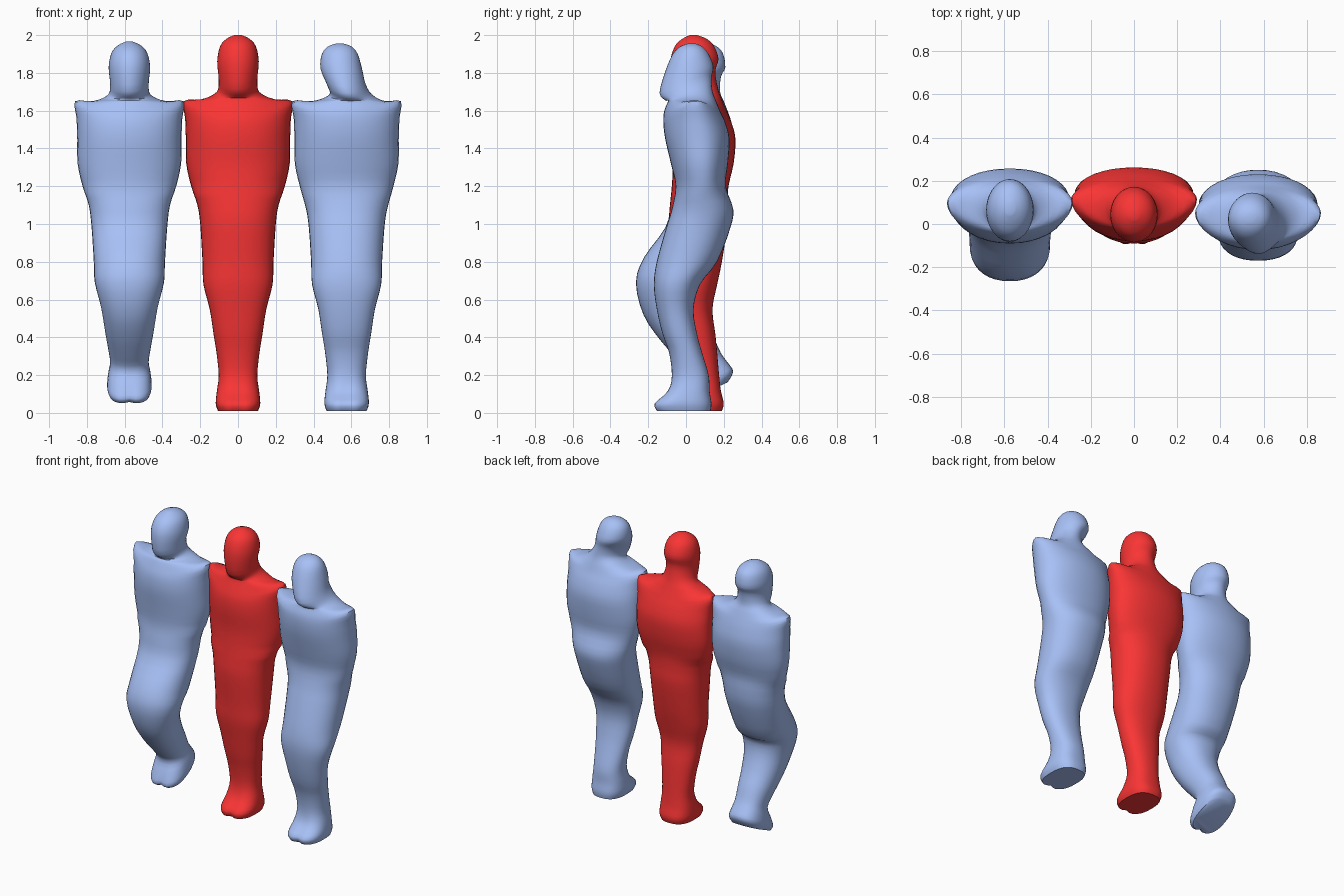
import bpy, bmesh, math

SEG, SUB = 36, 3

# Shared body sections, sole to crown: half width, corner power, shoulder rise
SECTIONS = [
    (.106, .75, 0), (.118, .75, 0), (.112, .8, 0), (.102, .85, 0), (.114, .9, 0),
    (.13, .9, 0), (.15, .9, 0), (.183, .9, 0), (.188, .9, 0), (.20, .9, 0),
    (.215, .92, 0), (.248, .94, 0), (.274, .95, 0), (.276, .95, 0), (.28, 1, .02),
    (.287, 1.1, .05), (.195, 1, 0), (.115, 1, 0), (.102, 1.08, 0), (.11, 1, 0),
    (.095, 1, 0), (.062, 1, 0), (.02, 1, 0)]

# Per figure stance: height, front y, back y, tilt of each section
STRAIGHT = [
    (.01, -.09, .19, 0), (.05, -.095, .20, 0), (.115, -.03, .185, 0), (.2, .0, .175, 0),
    (.32, -.01, .165, 0), (.42, -.03, .155, 0), (.55, -.05, .14, 0), (.68, -.07, .165, 0),
    (.8, -.075, .19, 0), (1, -.09, .22, 0), (1.1, -.085, .22, 0), (1.2, -.075, .225, 0),
    (1.32, -.07, .252, 0), (1.45, -.08, .262, 0), (1.54, -.075, .24, 0), (1.6, -.055, .215, 0),
    (1.66, -.03, .19, 0), (1.695, -.04, .17, .2), (1.76, -.075, .155, .4), (1.86, -.085, .172, .1),
    (1.94, -.06, .15, 0), (1.98, -.02, .11, 0), (2.0, .02, .06, 0)]
CROUCHED = [
    (.01, -.16, .13, 0), (.05, -.17, .135, 0), (.115, -.10, .125, 0), (.2, -.075, .12, 0),
    (.32, -.09, .085, 0), (.42, -.125, .058, 0), (.55, -.155, .04, 0), (.68, -.17, .075, 0),
    (.8, -.155, .165, 0), (.98, -.105, .235, 0), (1.08, -.075, .25, 0), (1.2, -.055, .21, 0),
    (1.32, -.08, .222, 0), (1.45, -.11, .23, 0), (1.54, -.12, .208, 0), (1.6, -.115, .18, 0),
    (1.65, -.095, .16, 0), (1.68, -.11, .14, .2), (1.735, -.14, .135, .3), (1.82, -.11, .145, .1),
    (1.9, -.07, .12, 0), (1.94, -.03, .085, 0), (1.955, .01, .05, 0)]
STEPPING = [
    (.105, -.03, .22, .45), (.145, -.055, .25, .48), (.205, -.03, .22, .5), (.27, .0, .185, .5),
    (.35, -.06, .145, .5), (.44, -.135, .09, .5), (.56, -.225, .05, .3), (.69, -.265, .05, 0),
    (.79, -.222, .12, -.2), (.98, -.11, .2, 0), (1.1, -.08, .215, 0), (1.2, -.065, .215, 0),
    (1.32, -.075, .245, 0), (1.45, -.09, .257, 0), (1.54, -.085, .24, 0), (1.6, -.065, .22, 0),
    (1.65, -.04, .2, 0), (1.68, -.03, .18, .2), (1.74, -.075, .185, .3), (1.83, -.08, .208, 0),
    (1.905, -.05, .195, 0), (1.945, .0, .155, 0), (1.965, .045, .1, 0)]


def spline(a, b, c, d, t):
    return .5 * (2 * b + (c - a) * t + (2 * a - 5 * b + 4 * c - d) * t * t
                 + (3 * b - a - 3 * c + d) * t ** 3)


def ring(row, index, cx, tip):
    """One closed cross-section of a body."""
    hw, power, rise, z, yf, yb, tilt, lean = row
    mid = (yf + yb) / 2
    k = tip if 11 <= index <= 15.5 else .5
    side = yf + (yb - yf) * k
    pts = []
    for i in range(SEG):
        a = 2 * math.pi * i / SEG
        c, s = math.cos(a), math.sin(a)
        px = math.copysign(abs(c) ** power, c) * hw
        ps = math.copysign(abs(s) ** power, s)
        y = side + ps * ((yb - side) if s > 0 else (side - yf))
        if index < 3 and s < 0:      # notch between the toes
            y += .02 * math.exp(-(px / .025) ** 2) * (1 - index / 3)
        pts.append((cx + lean + px, y, z + tilt * (y - mid) + rise * abs(c) ** 4))
    return pts


def figure(name, stance, cx, tip, leans, mat):
    n = len(SECTIONS)
    rows = [SECTIONS[i] + stance[i] + (leans.get(i, 0),) for i in range(n)]
    bm = bmesh.new()
    loops = []
    for i in range(n - 1):
        q = [rows[max(0, min(n - 1, i + o))] for o in (-1, 0, 1, 2)]
        for j in range(SUB + (i == n - 2)):
            t = j / SUB
            row = [spline(*v, t) for v in zip(*q)]
            loops.append([bm.verts.new(p) for p in ring(row, i + t, cx, tip)])
    for lo, hi in zip(loops, loops[1:]):
        for i in range(SEG):
            k = (i + 1) % SEG
            bm.faces.new((lo[i], lo[k], hi[k], hi[i]))
    bm.faces.new(loops[0][::-1])
    bm.faces.new(loops[-1])
    bmesh.ops.recalc_face_normals(bm, faces=bm.faces)
    mesh = bpy.data.meshes.new(name)
    bm.to_mesh(mesh)
    bm.free()
    mesh.materials.append(mat)
    ob = bpy.data.objects.new(name, mesh)
    bpy.context.collection.objects.link(ob)
    bpy.ops.object.select_all(action='DESELECT')
    ob.select_set(True)
    bpy.context.view_layer.objects.active = ob
    bpy.ops.object.shade_smooth_by_angle(angle=math.radians(50))


def material(name, color):
    m = bpy.data.materials.new(name)
    m.diffuse_color = color
    return m


red = material("red", (.95, .035, .035, 1))
blue = material("light_blue", (.39, .53, .92, 1))

# Three figures side by side
figure("middle_figure", STRAIGHT, 0, .62, {}, red)
figure("right_figure", CROUCHED, .575, .55,
       {16: .01, 17: .022, 18: .0, 19: -.028, 20: -.036, 21: -.036, 22: -.036}, blue)
figure("left_figure", STEPPING, -.575, .57, {}, blue)
